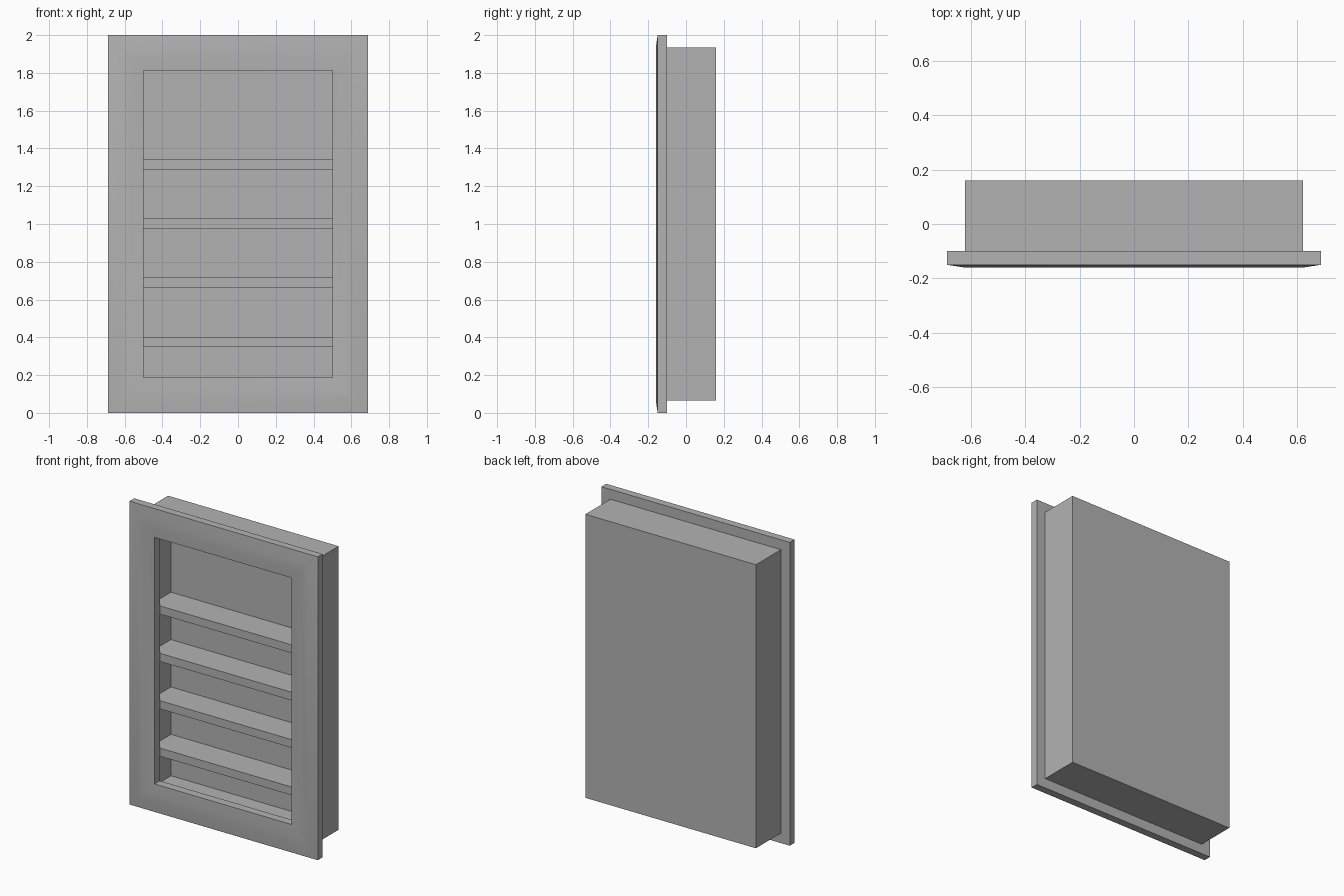
import bpy
import bmesh
import math

HALF_W, HEIGHT = 0.687, 2.0

cube = bpy.data.objects.get("Cube")
if cube:
    bpy.data.objects.remove(cube, do_unlink=True)

# Single flat grey
grey = bpy.data.materials.new("plain grey")
grey.use_nodes = True
colour = (0.45, 0.45, 0.45, 1.0)
grey.diffuse_color = colour
grey.node_tree.nodes["Principled BSDF"].inputs["Base Color"].default_value = colour


def finish(name, bm):
    bmesh.ops.recalc_face_normals(bm, faces=bm.faces)
    mesh = bpy.data.meshes.new(name)
    bm.to_mesh(mesh)
    bm.free()
    mesh.materials.append(grey)
    obj = bpy.data.objects.new(name, mesh)
    bpy.context.collection.objects.link(obj)
    return obj


def loft(name, profile, closed):
    """Loft rectangles given as (inset from the outer edge, y)."""
    bm = bmesh.new()
    rings = []
    for inset, y in profile:
        w, low, high = HALF_W - inset, inset, HEIGHT - inset
        corners = ((-w, low), (w, low), (w, high), (-w, high))
        rings.append([bm.verts.new((x, y, z)) for x, z in corners])
    pairs = list(zip(rings, rings[1:]))
    if closed:
        pairs.append((rings[-1], rings[0]))
    else:
        bm.faces.new(rings[0])
        bm.faces.new(rings[-1])
    for a, b in pairs:
        for i in range(4):
            j = (i + 1) % 4
            bm.faces.new((a[i], a[j], b[j], b[i]))
    return finish(name, bm)


def box(name, x, y, z):
    bm = bmesh.new()
    bmesh.ops.create_cube(bm, size=1)
    for v in bm.verts:
        v.co = [r[0] if c < 0 else r[1] for c, r in zip(v.co, (x, y, z))]
    return finish(name, bm)


# Mitred front frame with a gently rounded face
frame = loft("front_frame", [(0, -0.10), (0, -0.15), (0.065, -0.16),
                             (0.12, -0.16), (0.187, -0.155), (0.187, -0.10)], True)
bpy.ops.object.select_all(action="DESELECT")
frame.select_set(True)
bpy.context.view_layer.objects.active = frame
bpy.ops.object.shade_smooth_by_angle(angle=math.radians(30))

# Recessed cabinet, open at the front
loft("cabinet_box", [(0.065, 0.16), (0.065, -0.10),
                     (0.13, -0.10), (0.13, 0.097)], False)

# Four evenly spaced shelves
for i in range(4):
    top = 0.403 + i * 0.3125
    box(f"shelf_{i + 1}", (-0.557, 0.557), (-0.10, 0.097), (top - 0.054, top))
